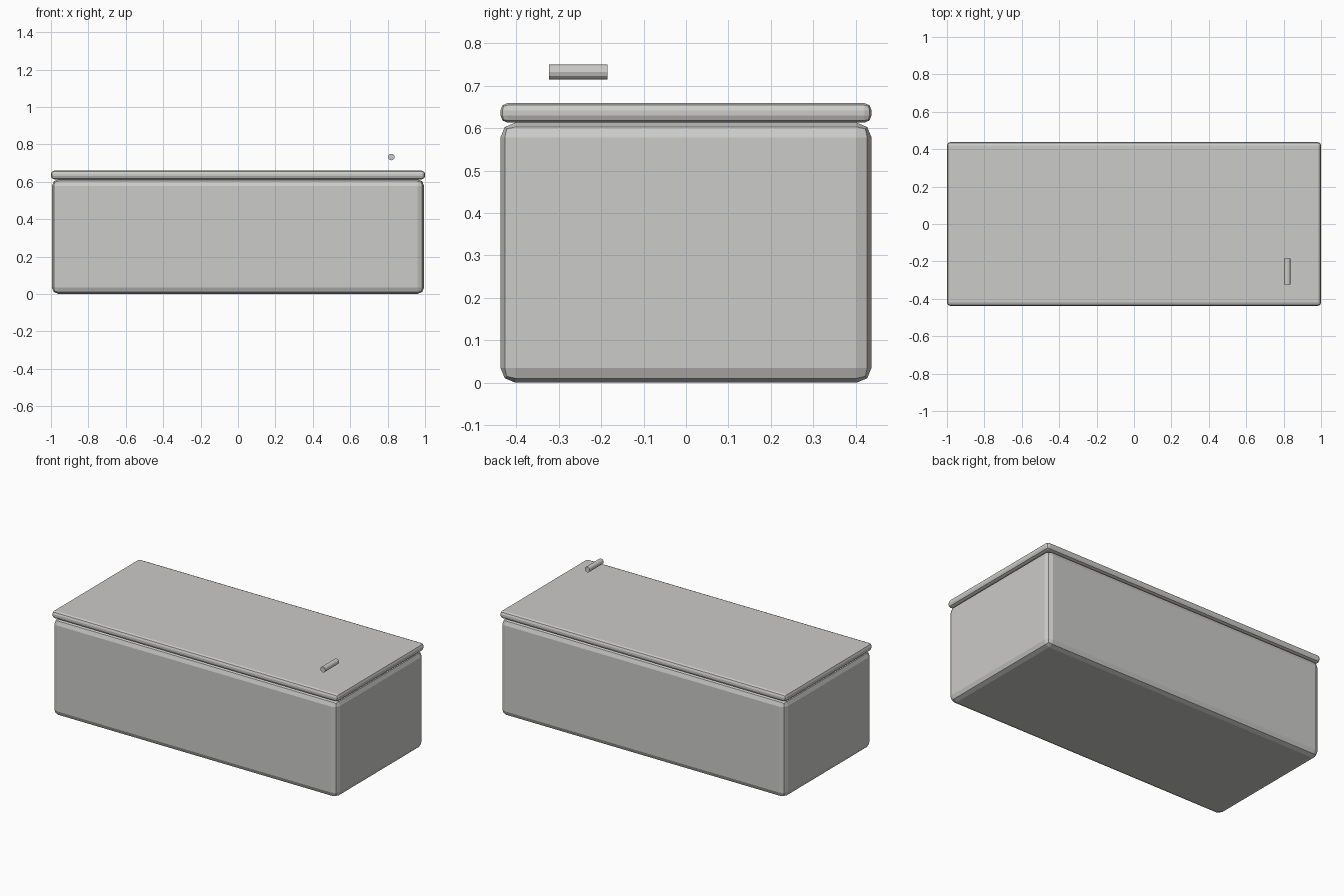
import bpy
from math import radians

default = bpy.data.objects.get("Cube")
if default:
    bpy.data.objects.remove(default, do_unlink=True)

# Single warm grey finish
COLOUR = (0.60, 0.595, 0.58, 1)
grey = bpy.data.materials.new("warm_grey")
grey.use_nodes = True
grey.diffuse_color = COLOUR
shader = next(n for n in grey.node_tree.nodes if n.type == "BSDF_PRINCIPLED")
shader.inputs["Base Color"].default_value = COLOUR


def bevelled_box(name, width, depth, bottom, top, bevel):
    """Box between two heights with two-step rounded edges."""
    bpy.ops.mesh.primitive_cube_add(size=1, location=(0, 0, (bottom + top) / 2))
    box = bpy.context.object
    box.name = name
    box.scale = (width, depth, top - bottom)
    bpy.ops.object.transform_apply(location=False, rotation=False, scale=True)
    rounding = box.modifiers.new("rounded_edges", "BEVEL")
    rounding.width = bevel
    rounding.segments = 2
    box.data.materials.append(grey)
    return box


# Chest body and the thin lid resting on it
bevelled_box("chest_body", 1.99, 0.875, 0.0, 0.613, 0.035)
bevelled_box("lid", 2.0, 0.875, 0.613, 0.659, 0.017)

# Small round handle floating above the lid, lying front to back
bpy.ops.mesh.primitive_cylinder_add(
    vertices=12, radius=0.0175, depth=0.138,
    location=(0.82, -0.254, 0.732), rotation=(radians(90), 0, 0))
handle = bpy.context.object
handle.name = "handle"
handle.data.materials.append(grey)
